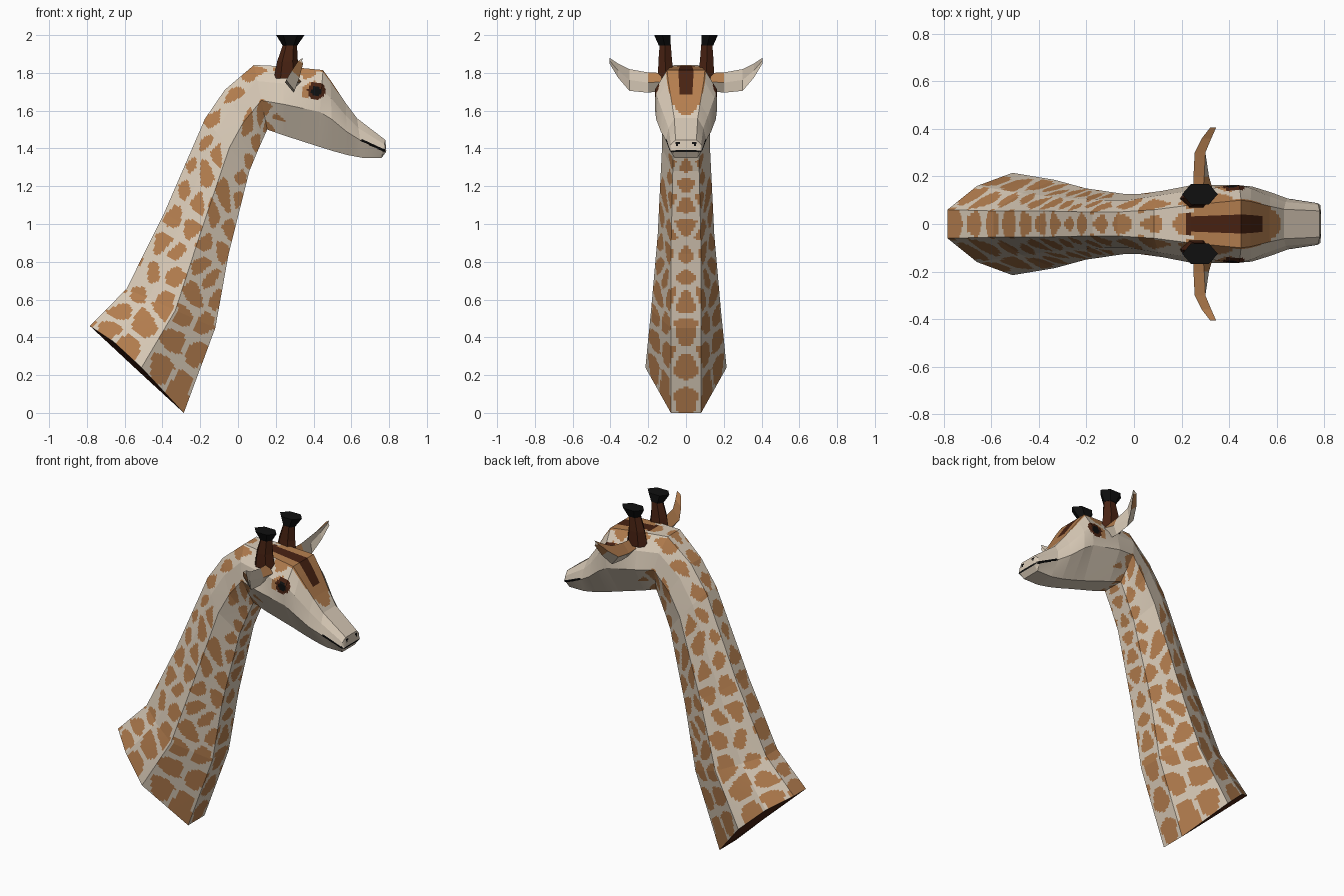
import bpy, bmesh, math, random
from mathutils import Vector

if "Cube" in bpy.data.objects:
    bpy.data.objects.remove(bpy.data.objects["Cube"])
random.seed(4)


def mat(name, rgb):
    m = bpy.data.materials.new(name)
    m.diffuse_color = (*rgb, 1)
    m.use_nodes = True
    m.node_tree.nodes["Principled BSDF"].inputs["Base Color"].default_value = m.diffuse_color
    return m


MATS = [mat("cream", (0.70, 0.60, 0.48)), mat("tan_patch", (0.46, 0.21, 0.078)),
        mat("dark_brown", (0.065, 0.016, 0.006)), mat("black", (0.005, 0.005, 0.005))]
CREAM, TAN, DARK, BLACK = range(4)


def finish(bm, name):
    bmesh.ops.recalc_face_normals(bm, faces=bm.faces)
    me = bpy.data.meshes.new(name)
    bm.to_mesh(me)
    bm.free()
    for m in MATS:
        me.materials.append(m)
    ob = bpy.data.objects.new(name, me)
    bpy.context.collection.objects.link(ob)
    return ob


# Sections: back x,z | front x,z | half widths at back, upper side, middle, front
RINGS = [
    (-.784, .46, -.287, .0, .06, .16, .215, .08),
    (-.59, .657, -.12, .45, .055, .13, .185, .08),
    (-.39, 1.06, -.05, .84, .055, .11, .15, .08),
    (-.175, 1.557, .06, 1.28, .05, .10, .127, .07),
    (-.07, 1.71, .11, 1.40, .05, .10, .127, .07),
    (.085, 1.842, .155, 1.50, .06, .12, .14, .07),
    (.24, 1.835, .24, 1.47, .08, .14, .163, .07),
    (.45, 1.815, .42, 1.412, .10, .163, .163, .06),
    (.49, 1.76, .50, 1.387, .095, .15, .158, .06),
    (.57, 1.64, .58, 1.365, .075, .115, .133, .06),
    (.63, 1.56, .66, 1.35, .062, .092, .107, .06),
    (.78, 1.445, .76, 1.35, .055, .08, .088, .06),
    (.785, 1.391, .783, 1.380, .05, .075, .08, .06)]
SEG = [5, 10, 12, 18, 6]          # steps between the key points of half a section
HALF = sum(SEG)


def half_section(i):
    bx, bz, fx, fz, wb, wq, wm, wf = RINGS[i]
    b, f = Vector((bx, 0, bz)), Vector((fx, 0, fz))
    keys = []
    for t, w in ((0, 0), (0, wb), (.25, wq), (.55, wm), (1, wf), (1, 0)):
        p = b.lerp(f, t)
        p.y = w
        if i == 0 and 0 < t < 1:
            p.z += .033           # the cut edge arches up at the sides
        keys.append(p)
    pts = [keys[0]]
    for a, c, n in zip(keys, keys[1:], SEG):
        pts += [a.lerp(c, k / n) for k in range(1, n + 1)]
    return pts


# Dense rows between the sections, so that patches can be cut as faces
rows, info, s = [], [], 0.0
secs = [half_section(i) for i in range(len(RINGS))]
for i, (A, B) in enumerate(zip(secs, secs[1:])):
    length = ((A[0] + A[-1]) / 2 - (B[0] + B[-1]) / 2).length
    n = max(4, round(max((p - q).length for p, q in zip(A, B)) / .0115))
    for k in range(n):
        rows.append([p.lerp(q, k / n) for p, q in zip(A, B)])
        info.append((s + length * k / n, i + k / n))
    s += length
rows.append(secs[-1])
perim = [sum((q - p).length for p, q in zip(r, r[1:])) for r in rows]

# Patch centres: jittered grid along the neck (s) and around it (v)
seeds, r, sv = [], 0, .03
while sv < 2.4:
    for c in range(6):
        off = .07 * ((c + r) % 2)
        seeds.append((sv + off + random.uniform(-.028, .028),
                      c / 5 + (random.uniform(-.04, .04) if 0 < c < 5 else 0)))
    sv += .15 - .025 * min(1, sv / 1.7)
    r += 1


def is_patch(sp, v, P):
    d = sorted(math.hypot((sp - a) * .8, (v - b) * P) for a, b in seeds if abs(sp - a) < .3)
    return len(d) > 1 and d[1] - d[0] > .026 and d[0] < .08


def skin_colour(p, sp, ring, v, P):
    x, y, z = p
    # mouth line and nostrils
    if x > .65 and abs(z - 1.386 - (.78 - x) * .47) < .008 and ring < 11.6:
        return BLACK
    if x > .76 and math.hypot(y - .045, (z - 1.427) * 1.3) < .012:
        return BLACK
    # eye
    e = math.hypot(x - .415, z - 1.705)
    if e < .047 and y > .1:
        return BLACK if e < .026 else DARK
    # forehead blaze and stripe
    if ring > 5.8 and v < .3 and z > 1.55:
        if y < .04 and .2 < x < .54:
            return DARK
        if ((x - .42) / .2) ** 2 + (y / .105) ** 2 < 1:
            return TAN
    # coat
    if ring < 6.8 and (ring < 5.5 or v < .72) and is_patch(sp, v, P):
        return TAN
    return CREAM


bm = bmesh.new()
loops = []
for row in rows:
    full = row + [Vector((p.x, -p.y, p.z)) for p in row[-2:0:-1]]
    loops.append([bm.verts.new(p) for p in full])
N = 2 * HALF
for i in range(len(rows) - 1):
    P, (sp, ring) = perim[i], info[i]
    walk = 0
    for j in range(HALF):
        step = (rows[i][j + 1] - rows[i][j]).length
        c = (rows[i][j] + rows[i][j + 1] + rows[i + 1][j] + rows[i + 1][j + 1]) / 4
        col = skin_colour(c, sp, ring, (walk + step / 2) / P, P)
        walk += step
        for a, b in ((j, j + 1), (N - j - 1, (N - j) % N)):
            f = bm.faces.new((loops[i][a], loops[i][b], loops[i + 1][b], loops[i + 1][a]))
            f.material_index = col
# mouth slit and dark underside of the neck
bm.faces.new(loops[-1]).material_index = BLACK
centre = bm.verts.new((-.535, 0, .228))
for j in range(N):
    bm.faces.new((loops[0][j], loops[0][(j + 1) % N], centre)).material_index = DARK
finish(bm, "neck_and_head")


def loft(name, sections, colour):
    """Skin a list of closed sections; colour(face centre, normal) gives the material."""
    bm = bmesh.new()
    L = [[bm.verts.new(p) for p in sec] for sec in sections]
    n = len(L[0])
    for A, B in zip(L, L[1:]):
        for j in range(n):
            bm.faces.new((A[j], A[(j + 1) % n], B[(j + 1) % n], B[j]))
    bm.faces.new(L[0])
    bm.faces.new(L[-1])
    bmesh.ops.recalc_face_normals(bm, faces=bm.faces)
    for f in bm.faces:
        f.material_index = colour(f.calc_center_median(), f.normal)
    return finish(bm, name)


def hexagon(cx, cy, z, rx, ry):
    return [(cx + rx * math.cos(k * math.pi / 3), cy + ry * math.sin(k * math.pi / 3), z)
            for k in range(6)]


for side, label in ((1, "left"), (-1, "right")):
    # horns with flared black tips
    loft("horn_" + label, [hexagon(.26, side * .105, 1.77, .07, .05),
                           hexagon(.262, side * .11, 1.86, .055, .042),
                           hexagon(.275, side * .11, 1.95, .037, .034)],
         lambda c, n: DARK)
    loft("horn_tip_" + label, [hexagon(.275, side * .113, 1.945, .039, .036),
                               hexagon(.277, side * .125, 2.0, .075, .05)],
         lambda c, n: BLACK)
    # leaf shaped ears: y, bottom z, top z, back x, edge x, front x
    ear = []
    for y, z0, z1, xb, xe, xf in ((.13, 1.705, 1.80, .25, .29, .335),
                                  (.20, 1.695, 1.802, .25, .295, .315),
                                  (.30, 1.705, 1.82, .255, .30, .29),
                                  (.36, 1.775, 1.85, .285, .325, .315),
                                  (.405, 1.85, 1.88, .32, .345, .338)):
        zm = (z0 + z1) / 2
        ear.append([(xe, side * y, z0), (xf, side * y, zm),
                    (xe, side * y, z1), (xb, side * y, zm)])
    loft("ear_" + label, ear,
         lambda c, n: TAN if (n.x < 0 and c.z > 1.77) or (abs(c.y) < .2 and n.z > 0) else CREAM)
